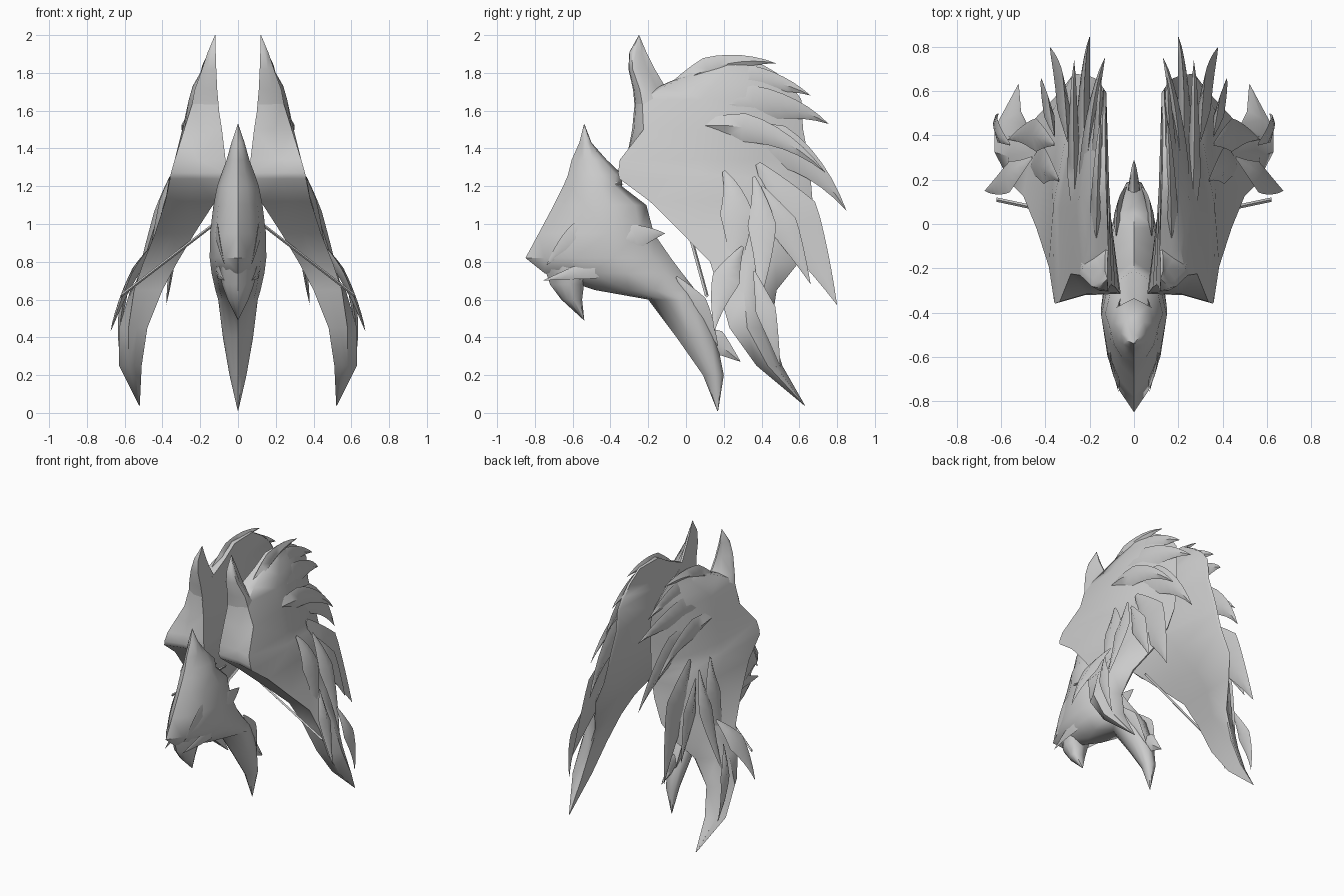
import bpy, bmesh, math
from mathutils import Vector

grey = bpy.data.materials.new("plain grey")
grey.diffuse_color = (0.6, 0.6, 0.6, 1)


def loft(name, rings, mirror=False, angle=50):
    """Skin a list of equally long closed rings and cap both ends."""
    bm = bmesh.new()
    loops = [[bm.verts.new(p) for p in ring] for ring in rings]
    n = len(loops[0])
    for a, b in zip(loops, loops[1:]):
        for i in range(n):
            j = (i + 1) % n
            bm.faces.new((a[i], a[j], b[j], b[i]))
    bm.faces.new(loops[0])
    bm.faces.new(loops[-1])
    bmesh.ops.remove_doubles(bm, verts=bm.verts[:], dist=0.0008)
    bmesh.ops.triangulate(bm, faces=bm.faces[:])
    bmesh.ops.recalc_face_normals(bm, faces=bm.faces[:])
    me = bpy.data.meshes.new(name)
    bm.to_mesh(me)
    bm.free()
    ob = bpy.data.objects.new(name, me)
    bpy.context.collection.objects.link(ob)
    me.materials.append(grey)
    if mirror:
        ob.modifiers.new("Mirror", 'MIRROR').use_mirror_merge = False
    bpy.ops.object.select_all(action='DESELECT')
    ob.select_set(True)
    bpy.context.view_layer.objects.active = ob
    bpy.ops.object.shade_smooth_by_angle(angle=math.radians(angle))
    return ob


def wing_ring(z, yf, yb, xin, xb, x1, x2, x3):
    """Horizontal wing section: flat inside, rounded front, bulging outside."""
    d, w = yb - yf, x1 - xin
    k = 0.3 if z > 1.4 else -0.15 if z > 1.2 else -0.1
    return [(xin, yf, z), (xin + 0.55 * w, yf + 0.15 * k * w, z),
            (x1, yf + k * w, z), (x2, yf + 0.4 * d, z),
            (x3, yf + 0.72 * d, z), (xb + 0.012 * (d > 0.05), yb, z),
            (xb, yb - 0.02 * d, z), (xin + 0.6 * (xb - xin), yf + 0.5 * d, z)]


def blade(name, root, mid, tip, width, thick, mirror=True, steps=10):
    """Curved feather with a raised spine, sinking in at its root."""
    root, mid, tip = Vector(root), Vector(mid), Vector(tip)
    rings = []
    for i in range(steps + 1):
        t = i / steps
        c = root * (1 - t) ** 2 + mid * 2 * t * (1 - t) + tip * t * t
        tan = ((mid - root) * (1 - t) + (tip - mid) * t).normalized()
        out = Vector((1, 0, 0))
        out = (out - tan * out.dot(tan)).normalized()
        side = tan.cross(out)
        w = width * min(1, 0.1 + 2.2 * t) * min(1, (1 - t) * 1.7) * 1.1
        h = thick * min(1, 0.1 + 3 * t) * (1 - t) ** 0.7
        rings.append([c + side * w, c + out * h, c - side * w, c - out * h])
    return loft(name, rings, mirror)


# Wing shells: z, front y, back y, inner x front and back, three outer x
loft("wing", [wing_ring(*r) for r in (
    (1.87, 0.14, 0.36, .125, .13, .16, .17, .16),
    (1.80, 0.02, 0.48, .12, .13, .19, .20, .17),
    (1.73, -0.14, 0.56, .115, .125, .21, .24, .20),
    (1.66, -0.27, 0.61, .11, .125, .235, .26, .22),
    (1.50, -0.285, 0.62, .085, .13, .285, .295, .25),
    (1.34, -0.31, 0.65, .066, .155, .335, .335, .28),
    (1.27, -0.315, 0.66, .06, .165, .355, .35, .29),
    (1.24, -0.31, 0.66, .07, .17, .36, .365, .31),
    (1.12, -0.165, 0.67, .12, .195, .385, .37, .34),
    (0.95, 0.0, 0.68, .23, .26, .44, .40, .38),
    (0.80, 0.145, 0.60, .32, .32, .50, .47, .45),
    (0.65, 0.19, 0.48, .40, .40, .55, .57, .53),
    (0.45, 0.24, 0.45, .48, .48, .58, .63, .59),
    (0.25, 0.38, 0.51, .51, .51, .58, .63, .58),
    (0.04, 0.625, 0.63, .52, .52, .525, .525, .525))], mirror=True)

# Pointed horns rising from the wing fronts
loft("wing_horn", [wing_ring(*r) for r in (
    (1.60, -0.27, 0.08, .10, .11, .25, .25, .2),
    (1.71, -0.28, -0.10, .11, .115, .23, .23, .18),
    (1.82, -0.305, -0.165, .115, .12, .19, .185, .15),
    (1.91, -0.30, -0.21, .118, .12, .16, .16, .14),
    (2.00, -0.25, -0.248, .12, .12, .122, .122, .122))], mirror=True)

# Wing feathers: root, bend, tip, half width, half thickness
feathers = {
    "crest_feather": ((0.17, -0.14, 1.68), (0.17, 0.18, 1.91), (0.15, 0.48, 1.85), 0.06, 0.04),
    "crest_feather_inner": ((0.17, 0.1, 1.74), (0.16, 0.42, 1.81), (0.15, 0.66, 1.68), 0.07, 0.04),
    "upper_feather": ((0.22, 0.0, 1.60), (0.22, 0.48, 1.70), (0.13, 0.755, 1.53), 0.09, 0.045),
    "shoulder_feather": ((0.26, -0.05, 1.50), (0.28, 0.42, 1.60), (0.27, 0.74, 1.27), 0.07, 0.04),
    "middle_feather": ((0.22, 0.15, 1.50), (0.24, 0.60, 1.48), (0.20, 0.85, 1.07), 0.10, 0.045),
    "lower_feather": ((0.30, 0.38, 1.32), (0.32, 0.62, 1.0), (0.38, 0.80, 0.57), 0.13, 0.04),
    "back_feather": ((0.36, 0.40, 1.2), (0.40, 0.55, 0.95), (0.42, 0.66, 0.68), 0.07, 0.03),
    "side_feather": ((0.34, 0.20, 1.28), (0.43, 0.33, 1.05), (0.49, 0.22, 0.60), 0.08, 0.03),
    "side_feather_rear": ((0.36, 0.36, 1.25), (0.46, 0.44, 0.95), (0.57, 0.38, 0.55), 0.07, 0.03),
    "leg_feather": ((0.56, 0.36, 0.75), (0.66, 0.44, 0.50), (0.61, 0.50, 0.24), 0.05, 0.02),
    "outer_feather": ((0.46, 0.30, 0.88), (0.60, 0.17, 0.68), (0.675, 0.15, 0.43), 0.07, 0.03),
}
for name, args in feathers.items():
    blade(name, *args)

# Thin struts between body and wings
a, b = Vector((0.10, 0.0, 1.02)), Vector((0.62, 0.11, 0.62))
loft("strut", [[p + Vector((0, dy, dz)) for dy, dz in ((-.01, 0), (0, .01), (.01, 0), (0, -.01))]
               for p in (a, b)], mirror=True)


# Body: z, front y, back y, half width
def body_ring(z, yf, yb, w):
    d = yb - yf
    half = [(0.0, 0), (0.45, 0.13), (0.8, 0.33), (1.0, 0.6), (0.75, 0.88), (0, 1)]
    right = [(w * u, yf + d * v, z) for u, v in half]
    return right + [(-x, y, q) for x, y, q in right[-2:0:-1]]


loft("body", [body_ring(*r) for r in (
    (1.53, -0.54, -0.538, 0.001),
    (1.43, -0.565, -0.50, 0.035),
    (1.34, -0.605, -0.42, 0.06),
    (1.26, -0.625, -0.335, 0.09),
    (1.20, -0.65, -0.34, 0.11),
    (1.10, -0.70, -0.21, 0.13),
    (0.95, -0.78, -0.17, 0.148),
    (0.82, -0.85, -0.08, 0.15),
    (0.74, -0.75, -0.02, 0.14),
    (0.65, -0.48, 0.05, 0.12),
    (0.60, -0.20, 0.08, 0.105),
    (0.40, -0.05, 0.16, 0.08),
    (0.20, 0.09, 0.20, 0.045),
    (0.01, 0.165, 0.17, 0.001))])

# Beak below the face
loft("beak", [body_ring(*r) for r in (
    (0.80, -0.76, -0.45, 0.10),
    (0.68, -0.72, -0.54, 0.085),
    (0.60, -0.66, -0.55, 0.055),
    (0.49, -0.54, -0.538, 0.001))])

# Tail point on the centre line
blade("tail_spur", (0, 0.05, 0.46), (0, 0.18, 0.36), (0, 0.29, 0.27), 0.06, 0.04, mirror=False)

# Layered plates on the face and neck
plates = {
    "brow_plate": ((0.05, -0.60, 1.12), (0.10, -0.48, 1.24), (0.06, -0.33, 1.21), 0.04, 0.02),
    "cheek_plate": ((0.11, -0.42, 0.98), (0.12, -0.60, 0.96), (0.07, -0.74, 0.78), 0.07, 0.02),
    "jaw_plate": ((0.11, -0.32, 0.80), (0.12, -0.52, 0.76), (0.07, -0.76, 0.70), 0.05, 0.02),
    "neck_plate": ((0.11, -0.40, 0.90), (0.13, -0.22, 0.95), (0.09, -0.11, 0.95), 0.06, 0.02),
    "tail_plate": ((0.08, -0.05, 0.72), (0.08, 0.10, 0.55), (0.03, 0.17, 0.35), 0.05, 0.02),
}
for name, args in plates.items():
    blade(name, *args)
